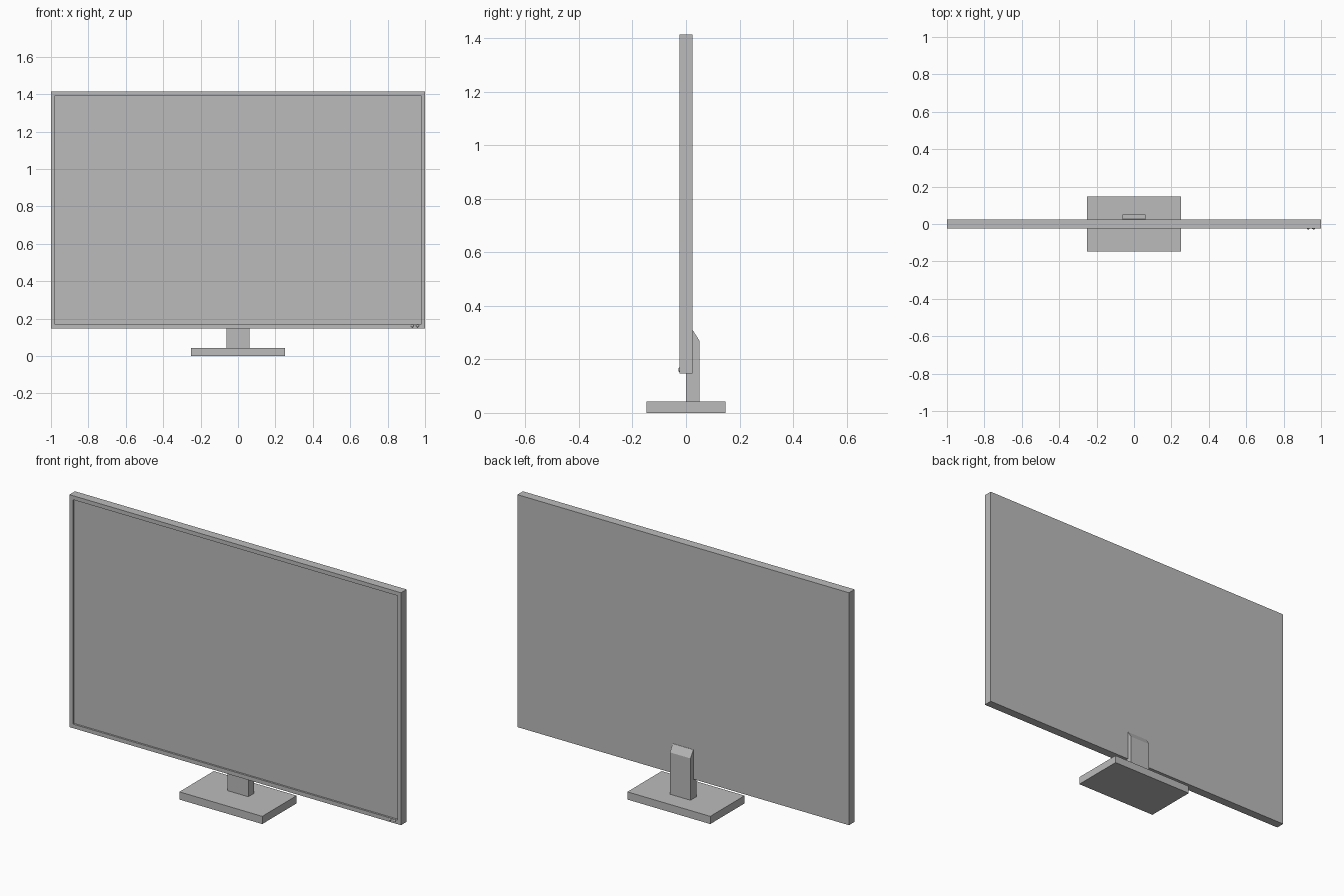
import bpy
import bmesh
from mathutils import Matrix, Vector

cube = bpy.data.objects.get("Cube")
if cube:
    bpy.data.objects.remove(cube, do_unlink=True)

grey = bpy.data.materials.new("plain grey")
grey.use_nodes = True
colour = (0.5, 0.5, 0.5, 1)
grey.diffuse_color = colour
grey.node_tree.nodes["Principled BSDF"].inputs["Base Color"].default_value = colour


def add_object(name, bm):
    mesh = bpy.data.meshes.new(name)
    bm.to_mesh(mesh)
    bm.free()
    mesh.materials.append(grey)
    obj = bpy.data.objects.new(name, mesh)
    bpy.context.collection.objects.link(obj)
    return obj


def box(low, high):
    low, high = Vector(low), Vector(high)
    bm = bmesh.new()
    bmesh.ops.create_cube(bm, size=1)
    bmesh.ops.scale(bm, vec=high - low, verts=bm.verts)
    bmesh.ops.translate(bm, vec=(low + high) / 2, verts=bm.verts)
    return bm


# Display panel with a recessed screen inside a narrow bezel
bm = box((-1, -0.024, 0.147), (1, 0.024, 1.414))
front = min(bm.faces, key=lambda f: f.calc_center_median().y)
bmesh.ops.inset_region(bm, faces=[front], thickness=0.031)
screen = bmesh.ops.extrude_discrete_faces(bm, faces=[front])["faces"][0]
bmesh.ops.translate(bm, vec=(0, 0.01, 0), verts=screen.verts)
add_object("display_panel", bm)

# Flat foot
add_object("stand_base", box((-0.25, -0.148, 0), (0.25, 0.148, 0.042)))

# Upright behind the panel, sloped down towards the back at its top
bm = box((-0.062, 0, 0.042), (0.062, 0.05, 0.308))
top = max(bm.faces, key=lambda f: f.calc_center_median().z)
across = [e for e in top.edges if abs(e.verts[0].co.y - e.verts[1].co.y) > 0.01]
bmesh.ops.subdivide_edges(bm, edges=across, cuts=1)
for v in bm.verts:
    if v.co.z > 0.2 and v.co.y > 0.03:
        v.co.z = 0.27
    elif v.co.z > 0.2 and v.co.y > 0.01:
        v.co.y = 0.026
add_object("stand_neck", bm)

# Two small domed buttons on the lower bezel
for name, x in (("left_button", 0.96), ("right_button", 0.932)):
    bm = bmesh.new()
    bmesh.ops.create_uvsphere(
        bm, u_segments=16, v_segments=8, radius=0.008,
        matrix=Matrix.Translation((x, -0.024, 0.161)) @ Matrix.Diagonal((1, 0.6, 1, 1)))
    for face in bm.faces:
        face.smooth = True
    add_object(name, bm)
